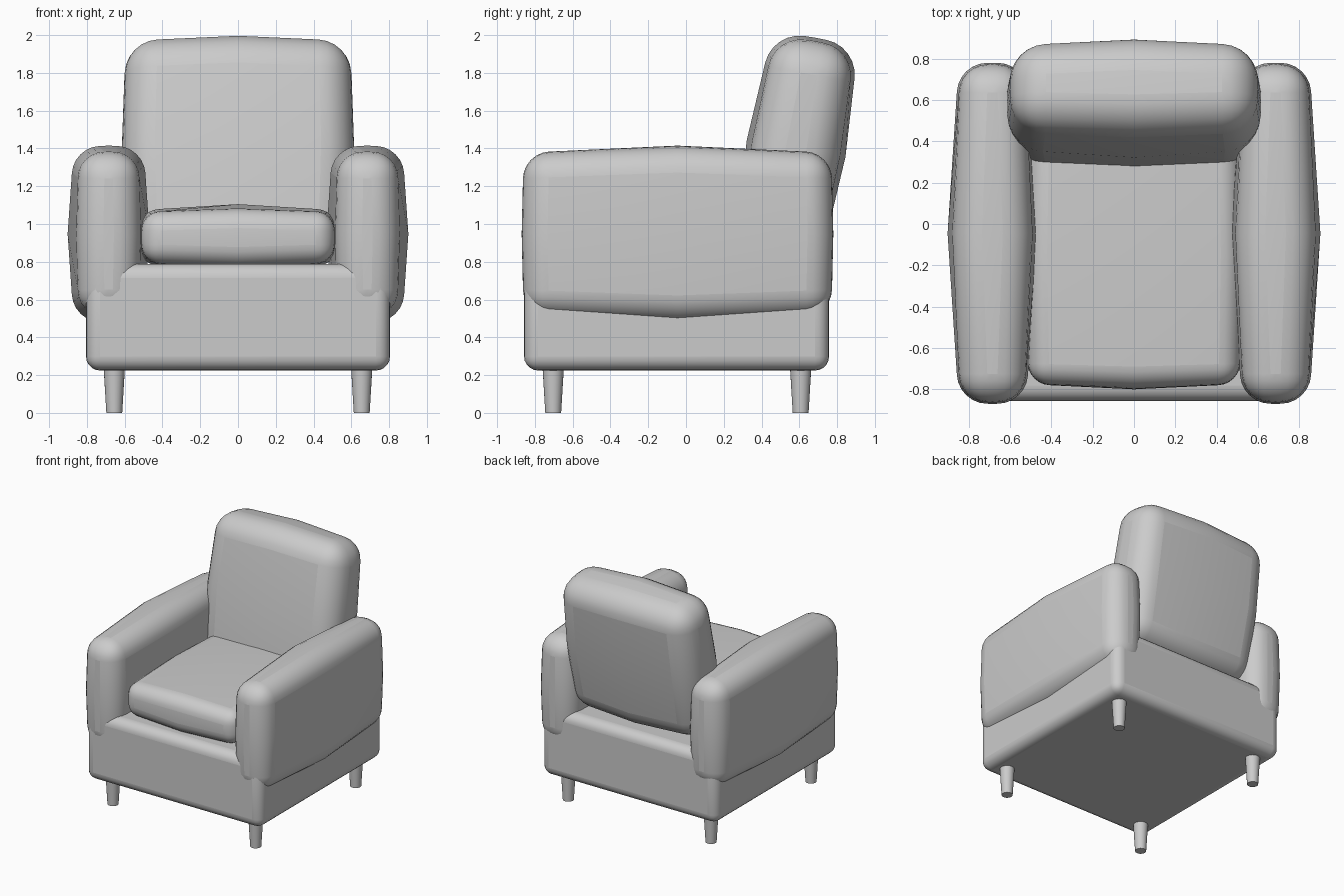
import bpy, bmesh, math
from mathutils import Vector

if "Cube" in bpy.data.objects:
    bpy.data.objects.remove(bpy.data.objects["Cube"])

fabric = bpy.data.materials.new("grey fabric")
fabric.diffuse_color = (0.6, 0.6, 0.6, 1)
fabric.use_nodes = True
fabric.node_tree.nodes["Principled BSDF"].inputs["Base Color"].default_value = fabric.diffuse_color


def finish(name, bm, loc, tilt=0.0, bevel=0.0, segments=6):
    bmesh.ops.recalc_face_normals(bm, faces=bm.faces)
    me = bpy.data.meshes.new(name)
    bm.to_mesh(me)
    bm.free()
    ob = bpy.data.objects.new(name, me)
    bpy.context.collection.objects.link(ob)
    ob.location = loc
    ob.rotation_euler.x = tilt
    me.materials.append(fabric)
    if bevel:
        mod = ob.modifiers.new("rounding", 'BEVEL')
        mod.width = bevel
        mod.segments = segments
        mod.limit_method = 'ANGLE'
        mod.angle_limit = math.radians(40)
    bpy.ops.object.select_all(action='DESELECT')
    ob.select_set(True)
    bpy.context.view_layer.objects.active = ob
    bpy.ops.object.shade_smooth_by_angle(angle=math.radians(40))
    # rounding comes before the shading modifier, if one was added
    return ob


def pillow(name, loc, half, face_bulge, edge_bulge, bevel, tilt=0.0):
    """Rounded box whose face centres and edge middles puff outwards.
    edge_bulge[i] is the outward push of edges running along axis i."""
    bm = bmesh.new()
    bmesh.ops.create_cube(bm, size=2)
    bmesh.ops.subdivide_edges(bm, edges=bm.edges[:], cuts=1, use_grid_fill=True)
    for v in bm.verts:
        s = [round(c) for c in v.co]
        zeros = [i for i in range(3) if s[i] == 0]
        out = [0, 0, 0]
        if len(zeros) == 2:                       # face centre
            out = face_bulge
        elif len(zeros) == 1:                     # edge middle
            out = [edge_bulge[zeros[0]]] * 3
        v.co = Vector([s[i] * (half[i] + out[i]) for i in range(3)])
    return finish(name, bm, loc, tilt, bevel)


# Base
bm = bmesh.new()
bmesh.ops.create_cube(bm, size=1)
bmesh.ops.scale(bm, vec=(1.61, 1.615, 0.565), verts=bm.verts)
finish("base", bm, (0, -0.05, 0.507), bevel=0.075, segments=5)

# Seat cushion
pillow("seat_cushion", (0, -0.14, 0.928), (0.51, 0.635, 0.135),
       (0.03, 0.025, 0.042), (0.015, 0.01, 0.0), 0.1)

# Tilted backrest
pillow("backrest", (0, 0.583, 1.40), (0.595, 0.21, 0.57),
       (0.02, 0.055, 0.025), (0.02, 0.0, 0.015), 0.17, math.radians(-10))

# Arms
for side, label in ((-1, "left"), (1, "right")):
    pillow(label + "_arm", (side * 0.685, -0.045, 0.947), (0.155, 0.815, 0.43),
           (0.062, 0.01, 0.038), (0.0, 0.03, 0.008), 0.135)

# Tapered legs
for x in (-0.655, 0.655):
    for y in (-0.703, 0.607):
        bm = bmesh.new()
        bmesh.ops.create_cone(bm, cap_ends=True, segments=24,
                              radius1=0.042, radius2=0.057, depth=0.25)
        name = ("front" if y < 0 else "back") + ("_left" if x < 0 else "_right") + "_leg"
        finish(name, bm, (x, y, 0.125))
